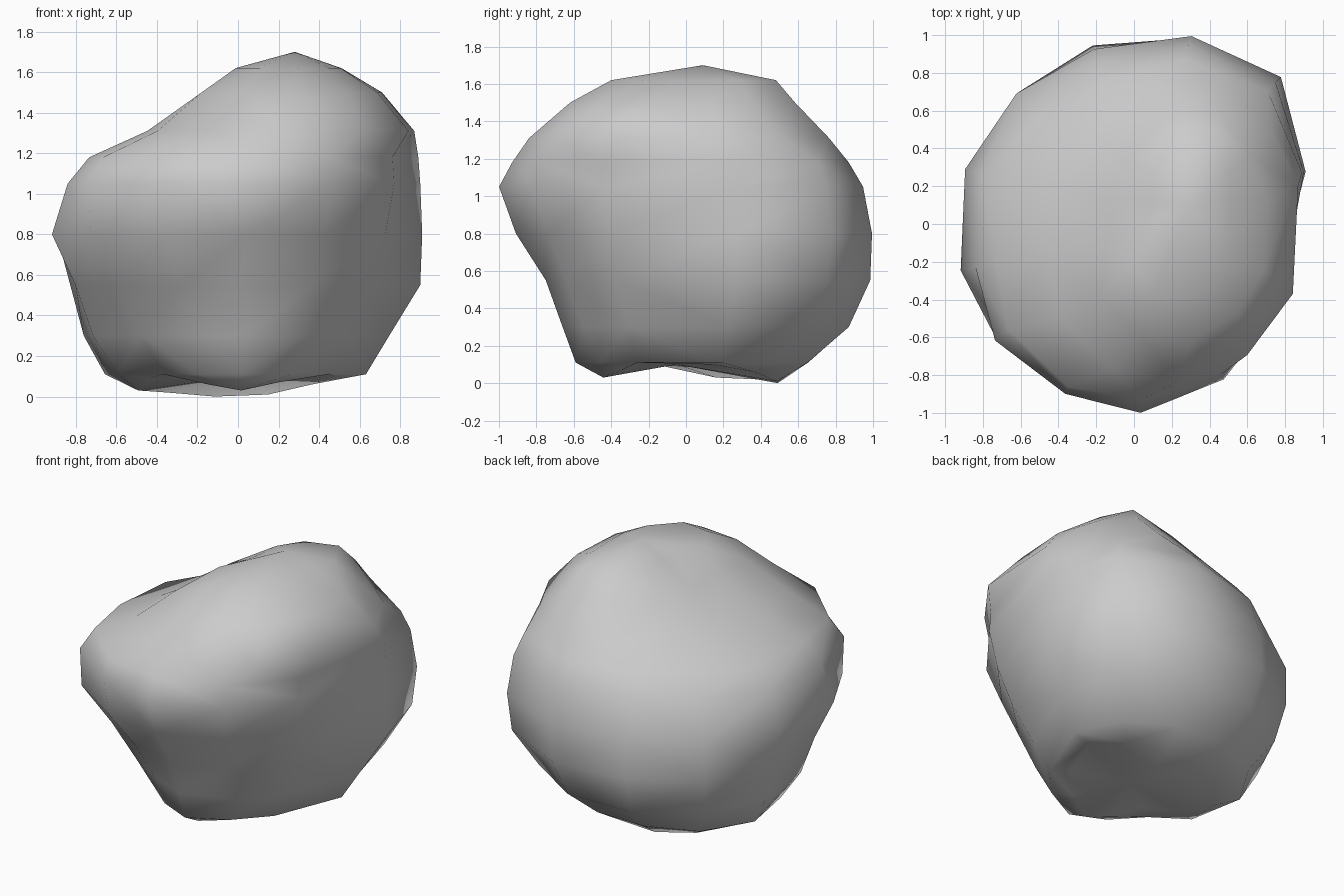
import bpy, bmesh, math

# Directions of the boulder's main facets, counter-clockwise from +x
ANGLES = [17, 45, 73, 103, 132, 162, 195, 220, 248, 272, 300, 330]
N = len(ANGLES)

# Cross-sections: height, centre x, centre y, radius in each direction
SECTIONS = [
    (0.11, 0.00, 0.00, (.66, .69, .68, .67, .70, .69, .61, .48, .53, .59, .53, .52)),
    (0.30, 0.00, 0.00, (.78, .90, .91, .89, .86, .80, .74, .62, .60, .66, .63, .62)),
    (0.55, 0.00, 0.00, (.94, 1.07, 1.03, .97, .93, .87, .83, .77, .74, .75, .74, .75)),
    (0.80, 0.00, 0.00, (.95, 1.10, 1.04, .95, .93, .94, .95, .95, .93, .91, .85, .84)),
    (1.05, 0.00, 0.00, (.94, 1.06, .99, .88, .80, .85, .87, .96, .97, 1.0, .95, .89)),
    (1.18, 0.00, 0.00, (.93, 1.00, .91, .77, .70, .73, .76, .87, .93, .93, .92, .88)),
    (1.31, 0.20, 0.00, (.70, .73, .80, .71, .63, .64, .67, .78, .83, .84, .80, .74)),
    (1.50, 0.28, 0.00, (.45, .50, .61, .56, .46, .43, .44, .60, .64, .62, .54, .47)),
    (1.62, 0.28, 0.06, (.24, .32, .44, .36, .27, .20, .22, .38, .47, .46, .34, .26)),
]
# Underside heights: low feet with hollows between them
FEET = [.10, .06, .01, .00, .02, .03, .09, .11, .06, .03, .07, .13]


def ring(bm, cx, cy, radii, heights):
    return [bm.verts.new((cx + r * math.cos(math.radians(a)),
                          cy + r * math.sin(math.radians(a)), z))
            for a, r, z in zip(ANGLES, radii, heights)]


def fan(bm, loop, tip):
    for i in range(N):
        bm.faces.new((loop[i], loop[(i + 1) % N], tip))


bm = bmesh.new()

# Underside, then the stacked sections
under = ring(bm, 0, 0, [r * 0.75 for r in SECTIONS[0][3]], FEET)
loops = [under] + [ring(bm, cx, cy, radii, [z] * N) for z, cx, cy, radii in SECTIONS]

# Faceted sides
for low, high in zip(loops, loops[1:]):
    for i in range(N):
        j = (i + 1) % N
        bm.faces.new((low[i], low[j], high[j], high[i]))

# Close the crown and the base
fan(bm, loops[-1], bm.verts.new((0.28, 0.09, 1.70)))
fan(bm, under, bm.verts.new((0, -0.05, 0.10)))
bmesh.ops.triangulate(bm, faces=bm.faces[:])
bmesh.ops.recalc_face_normals(bm, faces=bm.faces[:])

mesh = bpy.data.meshes.new("boulder")
bm.to_mesh(mesh)
bm.free()
boulder = bpy.data.objects.new("boulder", mesh)
bpy.context.collection.objects.link(boulder)
for p in mesh.polygons:
    p.use_smooth = True
